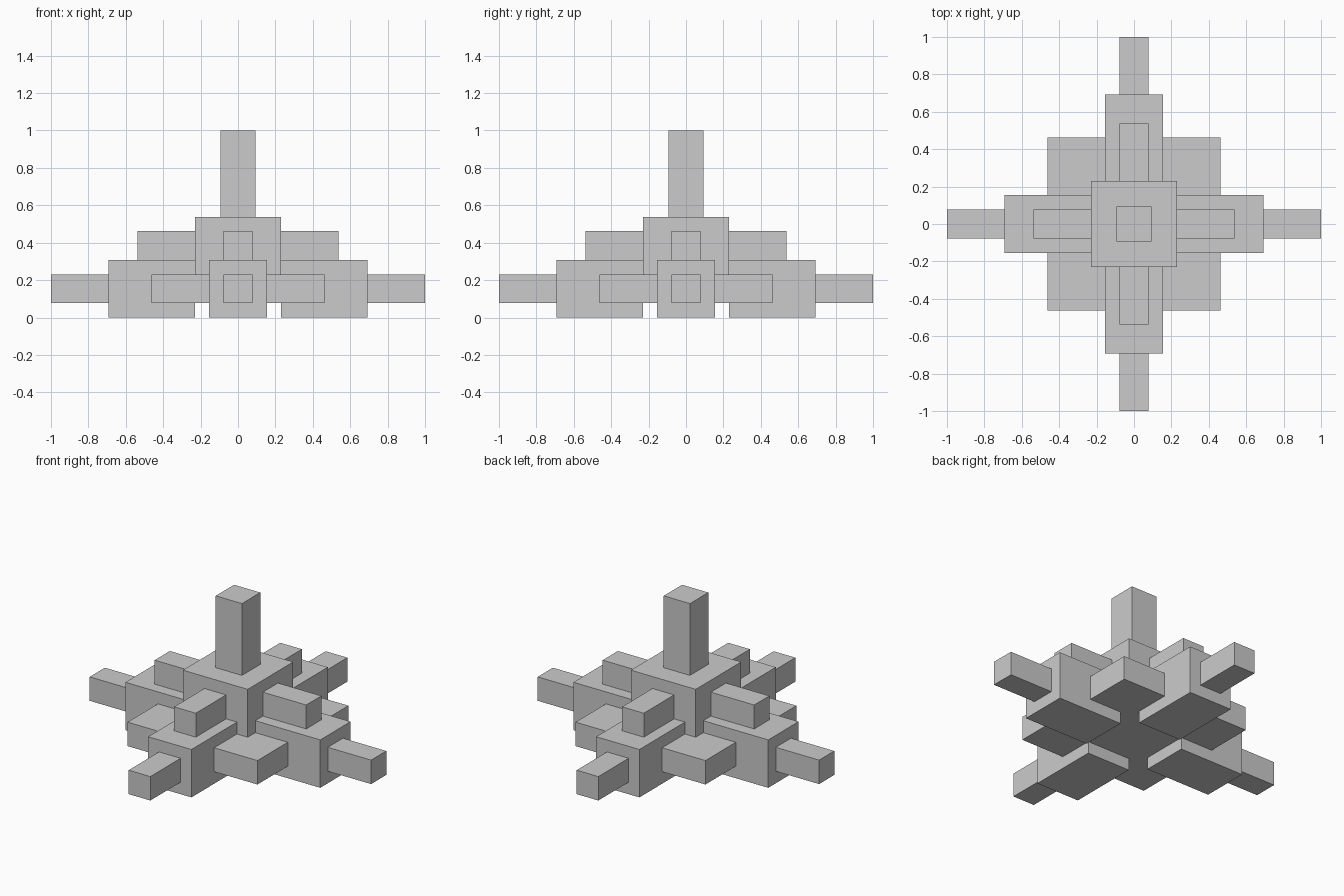
import bpy
from math import pi
from mathutils import Matrix

if "Cube" in bpy.data.objects:
    bpy.data.objects.remove(bpy.data.objects["Cube"])

U = 2 / 26  # building module: the model is 26 modules wide


def box(name, x, y, z, turn=0):
    """Box from (min, max) ranges in modules, turned by quarter turns about z."""
    bpy.ops.mesh.primitive_cube_add(size=1)
    ob = bpy.context.object
    ob.name = ob.data.name = name
    size = [(r[1] - r[0]) * U for r in (x, y, z)]
    mid = [(r[1] + r[0]) * U / 2 for r in (x, y, z)]
    ob.data.transform(Matrix.Rotation(turn * pi / 2, 4, 'Z')
                      @ Matrix.Translation(mid)
                      @ Matrix.Diagonal((*size, 1)))
    return ob


# Central block, top tower and the slab that fills the corners between the arms
box("central_block", (-3, 3), (-3, 3), (1, 7))
box("tower", (-1.21, 1.21), (-1.21, 1.21), (7, 13))
box("corner_slab", (-6, 6), (-6, 6), (1, 3))

# Four identical sides: large arm, its end bar, and the bar lying on top of it
for turn, side in enumerate(("right", "back", "left", "front")):
    box(side + "_arm", (3, 9), (-2, 2), (0, 4), turn)
    box(side + "_end_bar", (9, 13), (-1, 1), (1, 3), turn)
    box(side + "_upper_bar", (3, 7), (-1, 1), (4, 6), turn)
